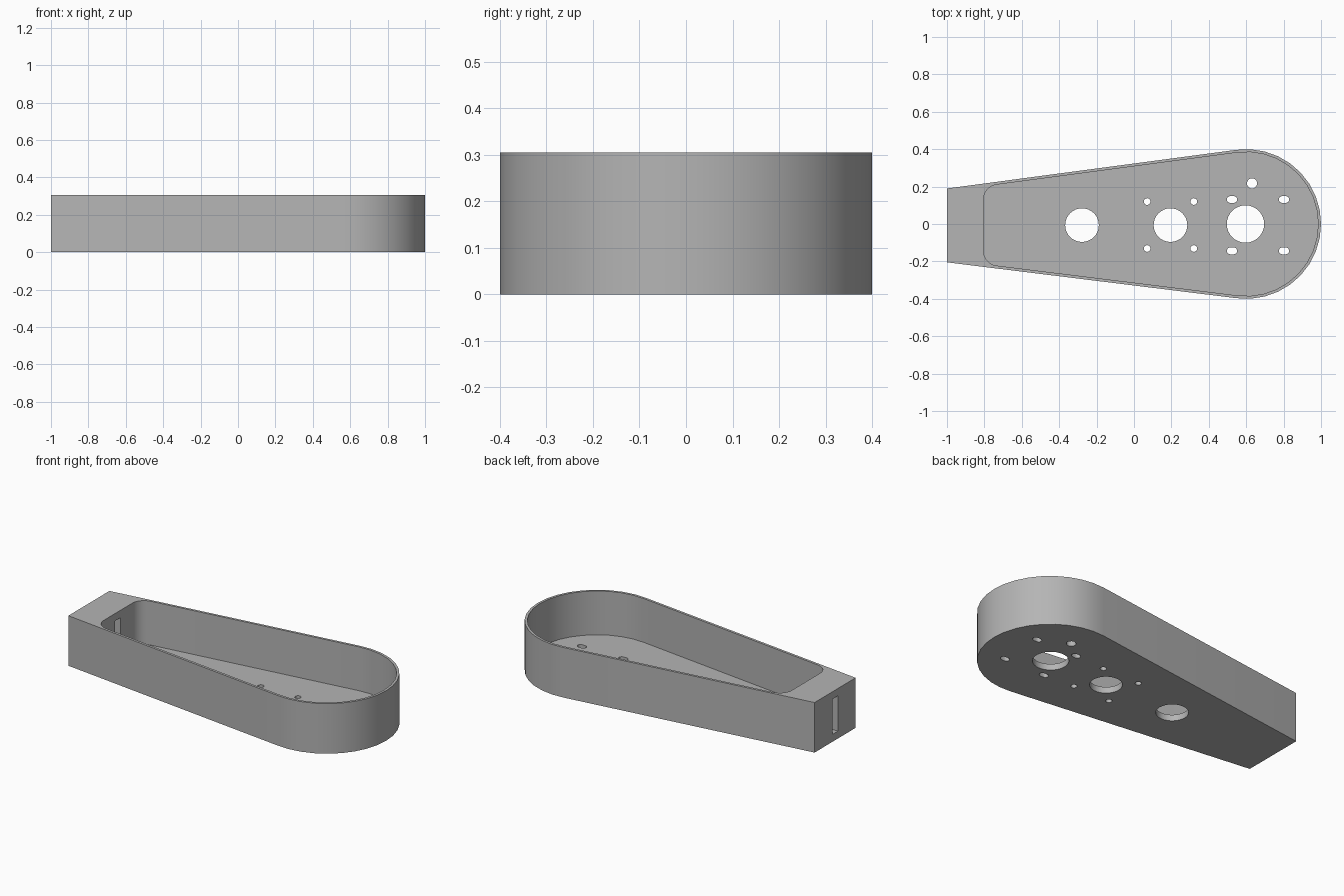
import bpy
import bmesh
from math import cos, sin, radians

cube = bpy.data.objects.get("Cube")
if cube:
    bpy.data.objects.remove(cube)

HEIGHT, FLOOR = 0.305, 0.038
ROUND_X, RADIUS, WALL = 0.6, 0.4, 0.015
TANGENT = 97.4          # angle where the straight sides meet the round end

grey = bpy.data.materials.new("plain grey")
grey.use_nodes = True
colour = (0.46, 0.46, 0.46, 1)
grey.diffuse_color = colour
grey.node_tree.nodes["Principled BSDF"].inputs["Base Color"].default_value = colour


def arc(cx, cy, r, start, end, steps):
    angles = [radians(start + (end - start) * i / steps) for i in range(steps + 1)]
    return [(cx + r * cos(a), cy + r * sin(a)) for a in angles]


def circle(cx, cy, r, steps=32):
    return arc(cx, cy, r, 0, 360, steps)[:-1]


def slot(cx, cy, half, r):
    return arc(cx + half, cy, r, -90, 90, 8) + arc(cx - half, cy, r, 90, 270, 8)


def prisms(name, outlines):
    """One object from (outline, bottom, top) prisms."""
    bm = bmesh.new()
    for points, z0, z1 in outlines:
        face = bm.faces.new([bm.verts.new((x, y, z0)) for x, y in points])
        top = bmesh.ops.extrude_face_region(bm, geom=[face])["geom"]
        verts = [v for v in top if isinstance(v, bmesh.types.BMVert)]
        bmesh.ops.translate(bm, verts=verts, vec=(0, 0, z1 - z0))
    bmesh.ops.recalc_face_normals(bm, faces=bm.faces)
    mesh = bpy.data.meshes.new(name)
    bm.to_mesh(mesh)
    bm.free()
    mesh.materials.append(grey)
    obj = bpy.data.objects.new(name, mesh)
    bpy.context.collection.objects.link(obj)
    return obj


def cut(target, cutter):
    cutter.hide_render = True
    mod = target.modifiers.new(cutter.name, "BOOLEAN")
    mod.operation, mod.solver, mod.object = "DIFFERENCE", "EXACT", cutter
    bpy.context.view_layer.objects.active = target
    bpy.ops.object.modifier_apply(modifier=mod.name)
    bpy.data.objects.remove(cutter)


# Tapered body with a round end
outer = arc(ROUND_X, 0, RADIUS, -TANGENT, TANGENT, 18) + [(-1, 0.19), (-1, -0.205)]
housing = prisms("housing", [(outer, 0, HEIGHT)])

# Open cavity with rounded corners at the narrow end
inner = (arc(ROUND_X, 0, RADIUS - WALL, -TANGENT, TANGENT, 18)
         + arc(-0.725, 0.131, 0.08, TANGENT, 180, 7)
         + arc(-0.725, -0.143, 0.08, 180, 360 - TANGENT, 7))
cut(housing, prisms("cavity_cutter", [(inner, FLOOR, HEIGHT + 0.1)]))

# Floor holes: three large, one medium, four small, four slotted
holes = [circle(-0.278, -0.006, 0.09), circle(0.195, -0.006, 0.09),
         circle(0.596, 0, 0.1), circle(0.631, 0.217, 0.027, 20)]
holes += [circle(x, y, 0.018, 16) for x in (0.07, 0.32) for y in (0.12, -0.131)]
holes += [slot(x, y, 0.01, 0.018) for x in (0.524, 0.802) for y in (0.131, -0.144)]
openings = [(h, -0.1, 0.1) for h in holes]

# Upright slot through the narrow end
end_slot = [(-1.1, -0.035), (-0.7, -0.035), (-0.7, 0.017), (-1.1, 0.017)]
openings.append((end_slot, 0.045, 0.26))
cut(housing, prisms("opening_cutter", openings))

# Smooth curved walls, sharp rims
bpy.ops.object.select_all(action="DESELECT")
housing.select_set(True)
bpy.context.view_layer.objects.active = housing
bpy.ops.object.shade_smooth_by_angle(angle=radians(30))
